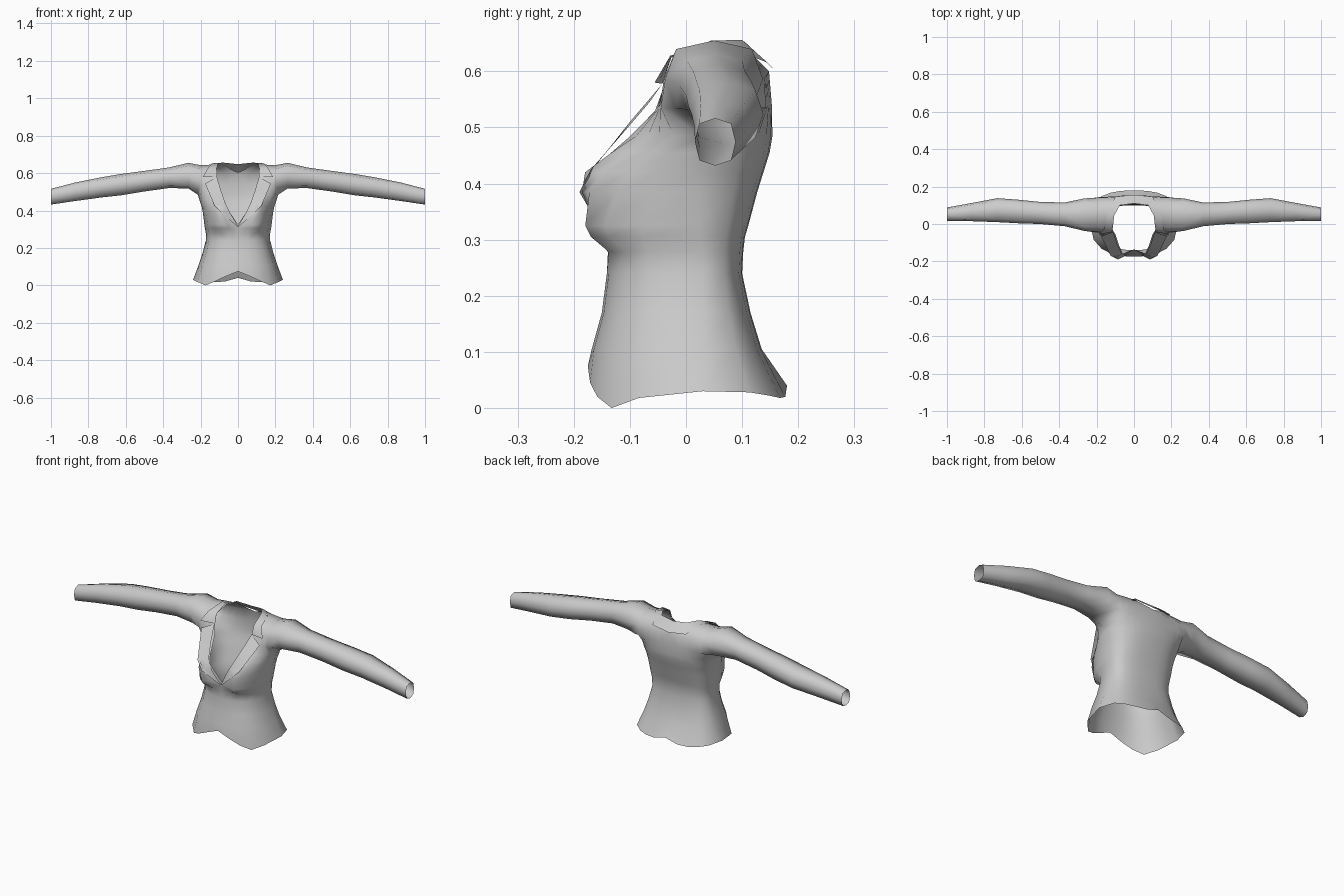
import bpy, bmesh, math
from mathutils import Vector

cube = bpy.data.objects.get("Cube")
if cube:
    bpy.data.objects.remove(cube, do_unlink=True)

# Single cloth colour
cloth = bpy.data.materials.new("light grey cloth")
cloth.use_nodes = True
cloth.diffuse_color = (0.6, 0.6, 0.6, 1)
cloth.node_tree.nodes["Principled BSDF"].inputs["Base Color"].default_value = (0.6, 0.6, 0.6, 1)


def strip(bm, a, b):
    """Join two equal rows of vertices with quads."""
    for i in range(len(a) - 1):
        bm.faces.new((a[i], a[i + 1], b[i + 1], b[i]))


def finish(bm, name):
    """Turn a half mesh into a mirrored, smooth object."""
    bmesh.ops.remove_doubles(bm, verts=bm.verts, dist=0.0005)
    bmesh.ops.recalc_face_normals(bm, faces=bm.faces)
    me = bpy.data.meshes.new(name)
    bm.to_mesh(me)
    bm.free()
    me.materials.append(cloth)
    ob = bpy.data.objects.new(name, me)
    bpy.context.collection.objects.link(ob)
    mod = ob.modifiers.new("mirror", 'MIRROR')
    mod.use_clip = True
    mod.merge_threshold = 0.002
    bpy.ops.object.select_all(action='DESELECT')
    ob.select_set(True)
    bpy.context.view_layer.objects.active = ob
    bpy.ops.object.shade_smooth_by_angle(angle=math.radians(70))
    return ob


# ---- Torso rings: height, half width, front y, back y, bust depth, neckline x
RINGS = [
    (0.030, 0.240, -0.175, 0.180, 0.000, 0.000),
    (0.105, 0.212, -0.168, 0.135, 0.000, 0.000),
    (0.170, 0.190, -0.150, 0.115, 0.000, 0.000),
    (0.240, 0.172, -0.141, 0.100, 0.000, 0.000),
    (0.278, 0.172, -0.139, 0.102, 0.004, 0.000),
    (0.305, 0.177, -0.136, 0.105, 0.048, 0.000),
    (0.325, 0.180, -0.134, 0.111, 0.060, 0.000),
    (0.385, 0.187, -0.130, 0.127, 0.070, 0.040),
    (0.420, 0.194, -0.118, 0.138, 0.074, 0.060),
    (0.455, 0.206, -0.098, 0.149, 0.050, 0.073),
    (0.485, 0.215, -0.080, 0.154, 0.025, 0.085),
]
STEPS = [0, 0.3, 0.52, 0.72, 0.9, 1]
HEM_FRONT = [0.075, 0.045, 0.02, 0.0, 0.018, 0.03]
HEM_BACK = [0.04, 0.02, 0.018, 0.022, 0.028, 0.03]
MID_Y = 0.03


def ring_point(x, w, y_end):
    k = max(0, 1 - (x / w) ** 2.5) ** 0.4
    return MID_Y + (y_end - MID_Y) * k


def bust(x, depth):
    return depth * math.exp(-((x - 0.1) / 0.055) ** 2)


bm = bmesh.new()
front_rows, back_rows = [], []
for n, (z, w, yf, yb, depth, neck) in enumerate(RINGS):
    front, back = [], []
    for i, f in enumerate(STEPS):
        x = neck + (w - neck) * f
        zf = HEM_FRONT[i] if n == 0 else z
        front.append(bm.verts.new((x, ring_point(x, w, yf) - bust(x, depth), zf)))
        zb = HEM_BACK[i] if n == 0 else z
        if i < len(STEPS) - 1:
            back.append(bm.verts.new((w * f, ring_point(w * f, w, yb), zb)))
    back.append(front[-1])
    front_rows.append(front)
    back_rows.append(back)
armpit = front_rows[-1][-1]

# ---- Chest, shoulder and upper back: inner and outer end of each row
YOKE = [
    ((0.100, -0.055, 0.530), (0.205, -0.045, 0.535)),
    ((0.113, -0.035, 0.580), (0.202, -0.040, 0.585)),
    ((0.115, -0.020, 0.622), (0.198, -0.018, 0.622)),
    ((0.107, 0.050, 0.648), (0.198, 0.050, 0.642)),
    ((0.078, 0.105, 0.644), (0.198, 0.110, 0.630)),
    ((0.000, 0.148, 0.600), (0.202, 0.140, 0.588)),
    ((0.000, 0.153, 0.540), (0.208, 0.142, 0.535)),
]
yoke_rows = []
for inner, outer in YOKE:
    a, b = Vector(inner), Vector(outer)
    yoke_rows.append([bm.verts.new(a.lerp(b, f)) for f in STEPS])

loops = front_rows + yoke_rows + back_rows[::-1]
for a, b in zip(loops, loops[1:]):
    strip(bm, a, b)

# ---- Sleeve: x, lowest y, highest y, lowest z, highest z
SLEEVE = [
    (0.265, -0.037, 0.137, 0.518, 0.655),
    (0.370, -0.012, 0.115, 0.520, 0.630),
    (0.500, 0.000, 0.118, 0.502, 0.612),
    (0.620, 0.004, 0.130, 0.482, 0.596),
    (0.730, 0.010, 0.138, 0.470, 0.578),
    (0.870, 0.015, 0.112, 0.451, 0.550),
    (1.000, 0.016, 0.088, 0.432, 0.516),
]
last = [armpit] + [row[-1] for row in yoke_rows]
for x, y0, y1, z0, z1 in SLEEVE:
    ring = []
    for k in range(8):
        t = math.tau * k / 8
        sy, cz = math.sin(t), math.cos(t)
        g = 1.1 if k % 2 else 1.0
        ring.append(bm.verts.new((x, (y0 + y1) / 2 - g * sy * (y1 - y0) / 2,
                                  (z0 + z1) / 2 - g * cz * (z1 - z0) / 2)))
    strip(bm, last + last[:1], ring + ring[:1])
    last = ring
finish(bm, "jacket_body")


# ---- Folded pieces around the neck opening: inner edge and outer edge
def fold(name, inner, outer):
    bm = bmesh.new()
    rows = []
    for a, b in zip(inner, outer):
        a, b = Vector(a), Vector(b)
        rows.append([bm.verts.new(a.lerp(b, t)) for t in (0, 0.5, 1)])
    for a, b in zip(rows, rows[1:]):
        strip(bm, a, b)
    return finish(bm, name)


fold("lapels",
     [(0.0, -0.146, 0.315), (0.040, -0.165, 0.385), (0.068, -0.155, 0.440),
      (0.092, -0.100, 0.510), (0.112, -0.042, 0.578)],
     [(0.004, -0.148, 0.313), (0.085, -0.190, 0.385), (0.125, -0.170, 0.425),
      (0.155, -0.108, 0.495), (0.176, -0.065, 0.545)])

fold("collar",
     [(0.112, -0.042, 0.578), (0.114, -0.026, 0.625), (0.106, 0.045, 0.655),
      (0.076, 0.100, 0.656), (0.0, 0.110, 0.648)],
     [(0.188, -0.056, 0.580), (0.160, -0.028, 0.628), (0.140, 0.060, 0.652),
      (0.100, 0.146, 0.615), (0.0, 0.156, 0.604)])
